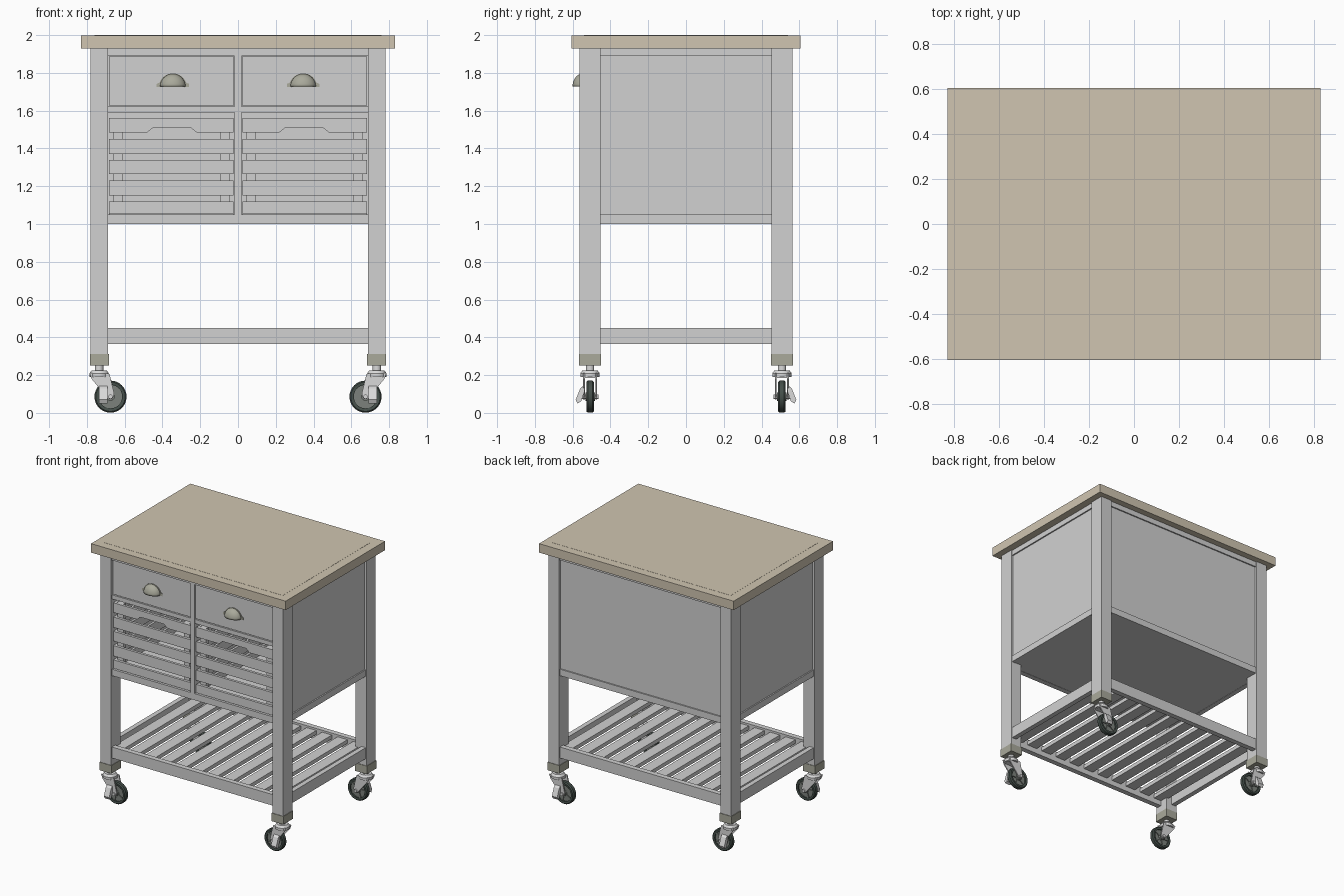
import bpy, bmesh, math
from mathutils import Matrix, Vector

cube = bpy.data.objects.get("Cube")
if cube:
    bpy.data.objects.remove(cube, do_unlink=True)


def material(name, colour):
    m = bpy.data.materials.new(name)
    m.use_nodes = True
    rgba = (*colour, 1)
    m.diffuse_color = rgba
    m.node_tree.nodes["Principled BSDF"].inputs["Base Color"].default_value = rgba
    return m


PAINT = material("light grey paint", (0.64, 0.64, 0.64))
WOOD = material("pale wood", (0.63, 0.56, 0.44))
METAL = material("aged nickel", (0.40, 0.40, 0.33))
STEEL = material("bright steel", (0.70, 0.70, 0.70))
RUBBER = material("dark rubber", (0.06, 0.08, 0.07))
HUB = material("grey hub", (0.20, 0.22, 0.20))


def finish(bm, name, mat, mirror="", smooth=False):
    """Turn a bmesh into an object, mirrored about the centre planes."""
    bmesh.ops.recalc_face_normals(bm, faces=bm.faces)
    mesh = bpy.data.meshes.new(name)
    bm.to_mesh(mesh)
    bm.free()
    mesh.materials.append(mat)
    ob = bpy.data.objects.new(name, mesh)
    bpy.context.collection.objects.link(ob)
    if smooth:
        bpy.ops.object.select_all(action="DESELECT")
        bpy.context.view_layer.objects.active = ob
        ob.select_set(True)
        bpy.ops.object.shade_smooth_by_angle(angle=math.radians(40))
    if mirror:
        mod = ob.modifiers.new("mirror", "MIRROR")
        mod.use_axis = ("x" in mirror, "y" in mirror, False)
        mod.use_mirror_merge = False
    return ob


def add_box(bm, x, y, z):
    size = Matrix.Diagonal((x[1] - x[0], y[1] - y[0], z[1] - z[0], 1))
    mid = Matrix.Translation((sum(x) / 2, sum(y) / 2, sum(z) / 2))
    bmesh.ops.create_cube(bm, size=1, matrix=mid @ size)


def box(name, x, y, z, mat=PAINT, mirror=""):
    bm = bmesh.new()
    add_box(bm, x, y, z)
    return finish(bm, name, mat, mirror)


def add_prism(bm, pts, axis, lo, hi):
    """Extrude a 2D outline along axis 'x' or 'y'."""
    place = (lambda a, b: (lo, a, b)) if axis == "x" else (lambda a, b: (a, lo, b))
    face = bm.faces.new([bm.verts.new(place(a, b)) for a, b in pts])
    out = bmesh.ops.extrude_face_region(bm, geom=[face])["geom"]
    step = Vector((hi - lo, 0, 0)) if axis == "x" else Vector((0, hi - lo, 0))
    bmesh.ops.translate(bm, vec=step, verts=[v for v in out if isinstance(v, bmesh.types.BMVert)])


def add_cylinder(bm, centre, r, depth, axis="z", r2=None, n=24):
    rot = Matrix.Rotation(math.pi / 2, 4, "X") if axis == "y" else Matrix()
    bmesh.ops.create_cone(bm, cap_ends=True, segments=n, radius1=r, radius2=r if r2 is None else r2,
                          depth=depth, matrix=Matrix.Translation(centre) @ rot)


# Worktop with its inlaid centre
box("worktop", (-0.83, 0.83), (-0.605, 0.605), (1.93, 1.999), WOOD)
box("worktop_inlay", (-0.76, 0.76), (-0.54, 0.54), (1.99, 2.0), WOOD)

# Legs and ferrules
box("legs", (0.687, 0.78), (0.453, 0.563), (0.31, 1.93), PAINT, "xy")
box("leg_ferrules", (0.683, 0.784), (0.449, 0.567), (0.25, 0.312), METAL, "xy")

# Rails round the cabinet and round the shelf
for label, z in (("top", (1.89, 1.93)), ("bottom", (1.0, 1.05)), ("shelf", (0.365, 0.45))):
    box(label + "_side_rails", (0.735, 0.772), (-0.453, 0.453), z, PAINT, "x")
    box(label + "_end_rails", (-0.687, 0.687), (0.515, 0.555), z, PAINT, "y")

# Cabinet shell
box("side_panels", (0.74, 0.762), (-0.453, 0.453), (1.05, 1.89), PAINT, "x")
box("back_panel", (-0.687, 0.687), (0.52, 0.545), (1.05, 1.89))
box("cabinet_floor", (-0.736, 0.736), (-0.52, 0.52), (1.002, 1.045))
box("centre_divider", (-0.018, 0.018), (-0.555, 0.52), (1.05, 1.89))
box("drawer_shelf", (-0.735, 0.735), (-0.453, 0.52), (1.59, 1.622))
box("drawer_rail", (0.018, 0.687), (-0.552, -0.453), (1.59, 1.622), PAINT, "x")

# Slatted lower shelf
bm = bmesh.new()
count = 11
pitch = 1.46 / count
for i in range(count):
    x = -0.73 + (i + 0.5) * pitch
    add_box(bm, (x - 0.042, x + 0.042), (-0.52, 0.52), (0.405, 0.435))
finish(bm, "shelf_slats", PAINT)

# Drawers with cup pulls
box("drawer_fronts", (0.022, 0.684), (-0.547, -0.52), (1.627, 1.886), PAINT, "x")
box("drawer_boxes", (0.05, 0.66), (-0.52, 0.45), (1.63, 1.82), PAINT, "x")

bm = bmesh.new()
bmesh.ops.create_uvsphere(bm, u_segments=32, v_segments=16, radius=1)
bmesh.ops.delete(bm, geom=[v for v in bm.verts if v.co.z < -0.01 or v.co.y > 0.01], context="VERTS")
bmesh.ops.transform(bm, verts=bm.verts,
                    matrix=Matrix.Translation((0.345, -0.549, 1.727)) @ Matrix.Diagonal((0.068, 0.052, 0.068, 1)))
pull = finish(bm, "cup_pulls", METAL, "x", True)
shell = pull.modifiers.new("thickness", "SOLIDIFY")
shell.thickness = 0.004

bm = bmesh.new()
outline = [(0.345 + 0.086, 1.725), (0.345 + 0.086, 1.742)]
outline += [(0.345 + 0.076 * math.cos(a), 1.722 + 0.075 * math.sin(a))
            for a in (math.radians(d) for d in range(20, 161, 10))]
outline += [(0.345 - 0.086, 1.742), (0.345 - 0.086, 1.725)]
add_prism(bm, outline, "y", -0.552, -0.546)
finish(bm, "pull_backplates", METAL, "x")

# Crates: five boards per face on corner posts, with a hand notch in the top board
bm = bmesh.new()
boards = [(1.055, 1.12), (1.15, 1.23), (1.265, 1.34), (1.37, 1.45)]
left, right, mid = 0.025, 0.682, 0.35
notched = [(left, 1.485), (mid - 0.13, 1.485), (mid - 0.10, 1.51), (mid + 0.10, 1.51),
           (mid + 0.13, 1.485), (right, 1.485), (right, 1.56), (left, 1.56)]
for front, rear in ((-0.545, -0.525), (0.45, 0.47)):
    for z in boards:
        add_box(bm, (left, right), (front, rear), z)
    add_prism(bm, notched, "y", front, rear)
for z in boards + [(1.485, 1.56)]:
    for x in (left, right - 0.018):
        add_box(bm, (x, x + 0.018), (-0.525, 0.45), z)
for x in (0.045, 0.61):
    for y in (-0.525, 0.42):
        add_box(bm, (x, x + 0.05), (y, y + 0.03), (1.055, 1.56))
add_box(bm, (left, right), (-0.525, 0.45), (1.046, 1.06))
finish(bm, "slatted_crates", PAINT, "x")

# Castors: swivel, fork, wheel and brake pedal at each corner
SX, CY = 0.735, 0.508
WX, WZ = 0.675, 0.086

bm = bmesh.new()
add_cylinder(bm, (SX, CY, 0.238), 0.022, 0.03)
add_cylinder(bm, (SX, CY, 0.217), 0.052, 0.016, r2=0.04)
add_cylinder(bm, (SX, CY, 0.199), 0.05, 0.02)
finish(bm, "castor_swivels", STEEL, "xy", True)

bm = bmesh.new()
fork = [(0.787, 0.212), (0.68, 0.207), (0.655, 0.10), (0.665, 0.072), (0.688, 0.074), (0.775, 0.18)]
for side in (-1, 1):
    add_prism(bm, fork, "y", CY + side * 0.028, CY + side * 0.036)
add_box(bm, (0.69, 0.775), (CY - 0.036, CY + 0.036), (0.185, 0.208))
add_cylinder(bm, (WX, CY, WZ), 0.012, 0.09, "y", n=12)
finish(bm, "castor_forks", STEEL, "xy")

bm = bmesh.new()
pedal = [(0.535, 0.15), (0.56, 0.13), (0.584, 0.07), (0.574, 0.05), (0.556, 0.06), (0.538, 0.11)]
add_prism(bm, pedal, "x", 0.69, 0.735)
finish(bm, "brake_pedals", STEEL, "xy")

# Tyre ring turned about the axle
bm = bmesh.new()
section = [(0.062, -0.018), (0.078, -0.02), (0.085, -0.012), (0.085, 0.012), (0.078, 0.02), (0.062, 0.018)]
ring = [bm.verts.new((WX + r, CY + y, WZ)) for r, y in section]
edges = [bm.edges.new((ring[i], ring[i - 1])) for i in range(len(ring))]
bmesh.ops.spin(bm, geom=ring + edges, cent=(WX, CY, WZ), axis=(0, 1, 0),
               angle=math.tau, steps=32, use_merge=True)
bmesh.ops.remove_doubles(bm, verts=bm.verts, dist=0.0001)
finish(bm, "castor_tyres", RUBBER, "xy", True)

# Hub with spokes
bm = bmesh.new()
add_cylinder(bm, (WX, CY, WZ), 0.063, 0.014, "y", n=32)
add_cylinder(bm, (WX, CY, WZ), 0.022, 0.05, "y")
for i in range(5):
    old = set(bm.verts)
    add_box(bm, (0.015, 0.063), (-0.014, 0.014), (-0.007, 0.007))
    turn = Matrix.Translation((WX, CY, WZ)) @ Matrix.Rotation(i * math.tau / 5, 4, "Y")
    bmesh.ops.transform(bm, matrix=turn, verts=[v for v in bm.verts if v not in old])
finish(bm, "castor_hubs", HUB, "xy", True)
